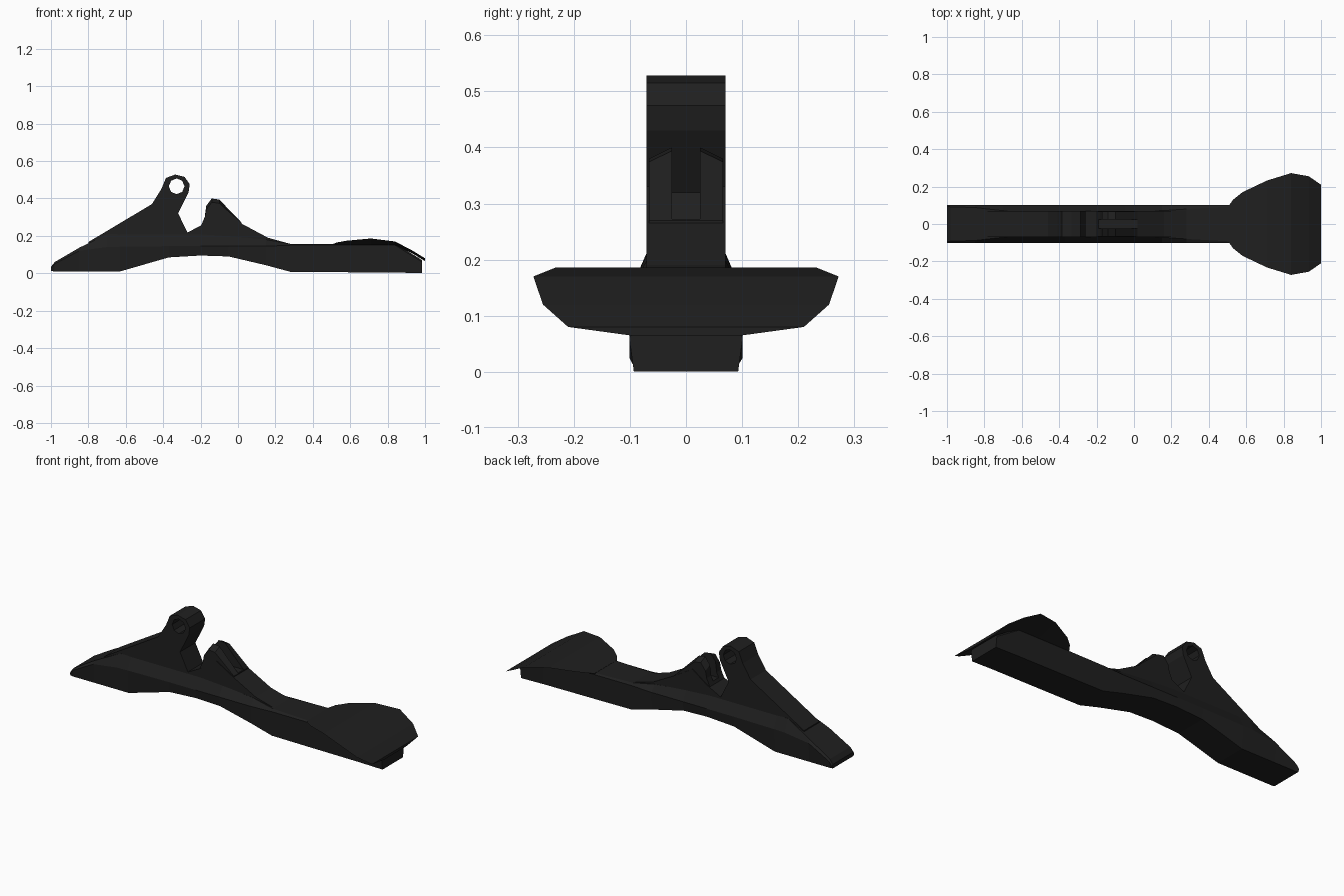
import bpy, bmesh, math
from mathutils import Matrix

if "Cube" in bpy.data.objects:
    bpy.data.objects.remove(bpy.data.objects["Cube"])

mat = bpy.data.materials.new("black_polymer")
mat.diffuse_color = (0.014, 0.014, 0.014, 1)
mat.use_nodes = True
mat.node_tree.nodes["Principled BSDF"].inputs["Base Color"].default_value = mat.diffuse_color


def finish(name, bm):
    bmesh.ops.recalc_face_normals(bm, faces=bm.faces)
    me = bpy.data.meshes.new(name)
    bm.to_mesh(me)
    bm.free()
    me.materials.append(mat)
    ob = bpy.data.objects.new(name, me)
    bpy.context.collection.objects.link(ob)
    return ob


def loft(name, sections):
    """Skin a row of equal-length closed sections."""
    bm = bmesh.new()
    rings = [[bm.verts.new(p) for p in s] for s in sections]
    n = len(rings[0])
    for a, b in zip(rings, rings[1:]):
        for i in range(n):
            j = (i + 1) % n
            bm.faces.new((a[i], a[j], b[j], b[i]))
    bm.faces.new(rings[0])
    bm.faces.new(rings[-1])
    return finish(name, bm)


def mirrored(x, half):
    """Full cross-section at x from its +y half."""
    return [(x, y, z) for y, z in half] + [(x, -y, z) for y, z in reversed(half)]


def cut(ob, cutter):
    mod = ob.modifiers.new("cut", 'BOOLEAN')
    mod.operation = 'DIFFERENCE'
    mod.solver = 'EXACT'
    mod.object = cutter
    bpy.context.view_layer.objects.active = ob
    bpy.ops.object.modifier_apply(modifier=mod.name)


# Long arched base: x, bottom z, widest z, top z, top half width
base = [(-1.0, .012, .025, .035, .093), (-.98, .01, .05, .06, .092),
        (-.85, .01, .12, .136, .088), (-.70, .01, .14, .21, .071),
        (-.63, .01, .142, .21, .069), (-.37, .085, .145, .21, .069),
        (-.20, .095, .145, .21, .069), (-.05, .09, .145, .20, .069),
        (.15, .043, .145, .18, .071), (.28, .008, .15, .157, .08),
        (.51, .006, .15, .157, .093), (.84, .004, .15, .16, .095),
        (.985, .001, .06, .07, .095)]
loft("base", [mirrored(x, [(.093, zb), (.101, zm), (w, zt)])
              for x, zb, zm, zt, w in base])

# Upright web with the eye lug, the notch and the low hump
web_profile = [(-.80, .12), (-.80, .167), (-.46, .37), (-.41, .45), (-.385, .51),
               (-.335, .528), (-.285, .515), (-.258, .475), (-.265, .43),
               (-.32, .32), (-.27, .218), (-.18, .265), (-.09, .33), (.02, .265),
               (.16, .19), (.28, .157), (.26, .12)]
web = loft("web_with_lug", [[(x, y, z) for x, z in web_profile] for y in (-.07, .07)])

# Forked horn, chamfered towards its outer sides
horn_profile = [(-.20, .25), (-.178, .30), (-.17, .36), (-.14, .40), (-.10, .394),
                (.02, .27), (.02, .24)]
horn_outer = [(x, z - (.02 if z > .35 else 0)) for x, z in horn_profile]
horn = loft("forked_horn", [[(x, y, z) for x, z in p] for y, p in
            ((-.066, horn_outer), (-.025, horn_profile),
             (.025, horn_profile), (.066, horn_outer))])

# Cutters: eye hole through the lug, slot through the horn
bm = bmesh.new()
bmesh.ops.create_cone(bm, cap_ends=True, segments=8, radius1=.042, radius2=.042, depth=.4,
                      matrix=Matrix.Translation((-.328, 0, .465))
                      @ Matrix.Rotation(math.pi / 2, 4, 'X'))
hole = finish("hole_cutter", bm)
bm = bmesh.new()
bmesh.ops.create_cube(bm, size=1, matrix=Matrix.Translation((-.08, 0, .3725))
                      @ Matrix.Diagonal((.26, .05, .2, 1)))
slot = finish("slot_cutter", bm)
cut(web, hole)
cut(web, slot)
cut(horn, slot)
for c in (hole, slot):
    bpy.data.objects.remove(c)

# Flared thumb pad with knife-thin rim: x, rim half width, rim z, underside z
pad = [(.51, .102, .158, .152), (.53, .13, .165, .152), (.58, .17, .174, .152),
       (.71, .232, .186, .152), (.84, .272, .170, .15), (.935, .255, .12, .105),
       (1.0, .21, .08, .065)]
loft("thumb_pad", [mirrored(x, [(.10, zu), (w, zr)]) for x, w, zr, zu in pad])
